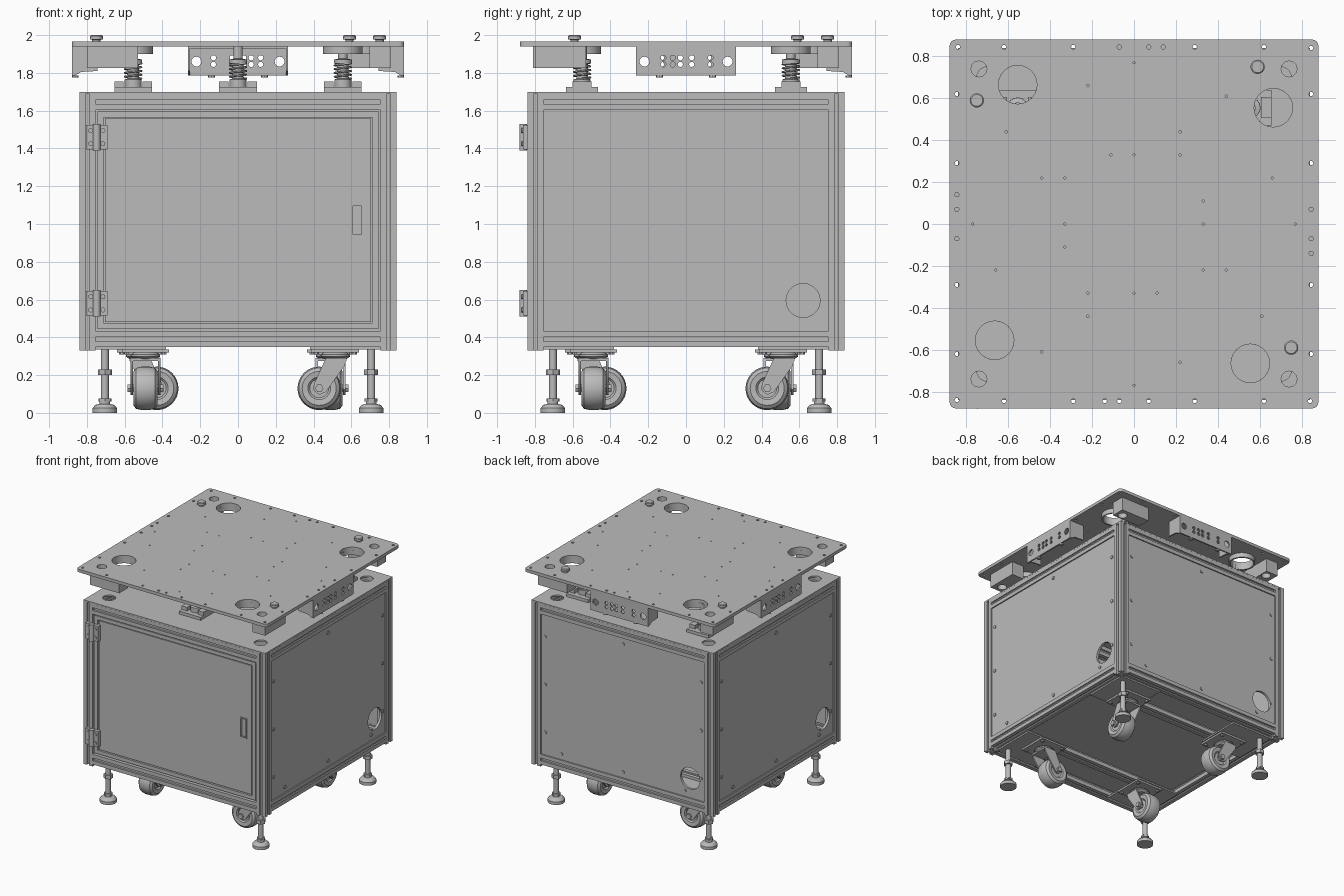
import bpy, bmesh
from math import pi, cos, sin, radians
from mathutils import Matrix, Vector

cube = bpy.data.objects.get("Cube")
if cube:
    bpy.data.objects.remove(cube)

grey = bpy.data.materials.new("neutral_grey")
grey.use_nodes = True
GREY = (0.5, 0.5, 0.5, 1)
grey.diffuse_color = GREY
grey.node_tree.nodes["Principled BSDF"].inputs["Base Color"].default_value = GREY

parts = []
T = lambda x, y, z: Matrix.Translation((x, y, z))
QUARTERS = [Matrix.Rotation(k * pi / 2, 4, 'Z') for k in range(4)]
UPRIGHT = Matrix.Rotation(pi / 2, 4, 'X')      # profile plane stands up, facing the front
ALONG_X = Matrix.Rotation(pi / 2, 4, 'Y')


def finish(name, bm, M):
    bmesh.ops.remove_doubles(bm, verts=bm.verts, dist=1e-5)
    bmesh.ops.recalc_face_normals(bm, faces=bm.faces)
    bm.transform(M)
    me = bpy.data.meshes.new(name)
    bm.to_mesh(me)
    bm.free()
    me.materials.append(grey)
    ob = bpy.data.objects.new(name, me)
    bpy.context.scene.collection.objects.link(ob)
    parts.append(ob)
    return ob


def box(name, lo, hi, M=Matrix()):
    lo, hi = Vector(lo), Vector(hi)
    bm = bmesh.new()
    bmesh.ops.create_cube(bm, size=1)
    return finish(name, bm, M @ Matrix.Translation((lo + hi) / 2) @ Matrix.Diagonal((*(hi - lo), 1)))


def lathe(name, profile, M=Matrix(), seg=24):
    """Revolve (radius, height) points about z."""
    bm = bmesh.new()
    vs = [bm.verts.new((r, 0, z)) for r, z in profile]
    es = [bm.edges.new(p) for p in zip(vs, vs[1:])]
    bmesh.ops.spin(bm, geom=vs + es, cent=(0, 0, 0), axis=(0, 0, 1), angle=2 * pi, steps=seg)
    return finish(name, bm, M)


def rod(name, r, z0, z1, M=Matrix(), seg=20):
    return lathe(name, [(0, z0), (r, z0), (r, z1), (0, z1)], M, seg)


def circle(x, y, r, n=20):
    return [(x + r * cos(2 * pi * i / n), y + r * sin(2 * pi * i / n)) for i in range(n)]


def rect(x0, y0, x1, y1):
    return [(x0, y0), (x1, y0), (x1, y1), (x0, y1)]


def sheet(name, loops, thick, M=Matrix()):
    """Flat outline with holes, extruded from 0 to thick."""
    cu = bpy.data.curves.new(name, 'CURVE')
    cu.dimensions = '2D'
    cu.fill_mode = 'BOTH'
    cu.extrude = thick / 2
    for pts in loops:
        sp = cu.splines.new('POLY')
        sp.points.add(len(pts) - 1)
        for p, (x, y) in zip(sp.points, pts):
            p.co = (x, y, 0, 1)
        sp.use_cyclic_u = True
    ob = bpy.data.objects.new(name, cu)
    bpy.context.scene.collection.objects.link(ob)
    me = bpy.data.meshes.new_from_object(ob.evaluated_get(bpy.context.evaluated_depsgraph_get()))
    bm = bmesh.new()
    bm.from_mesh(me)
    bpy.data.objects.remove(ob)
    bpy.data.meshes.remove(me)
    return finish(name, bm, M @ T(0, 0, thick / 2))


def turned(points):
    """The same points on all four quarters."""
    return [tuple((Q @ Vector((x, y, 0)))[:2]) for Q in QUARTERS for x, y in points]


# Slotted extrusion frame
W, S, D = 0.0425, 0.011, 0.018
SLOT = turned([(W, -W), (W, -S), (W - D / 3, -S), (W - D / 3, -2 * S), (W - D, -S),
               (W - D, S), (W - D / 3, 2 * S), (W - D / 3, S), (W, S)])
C = 0.7975
for Q in QUARTERS:
    sheet("corner_post", [SLOT], 1.36, Q @ T(C, -C, 0.33))
    for z in (0.39, 1.645):
        sheet("frame_rail", [SLOT], 1.51, Q @ T(-0.755, -C, z) @ ALONG_X)
for y in (-0.47, 0.47):
    sheet("bottom_cross_rail", [SLOT], 1.51, T(-0.755, y, 0.39) @ ALONG_X)
box("bottom_panel", (-0.76, -0.76, 0.4), (0.76, 0.76, 0.41))
sheet("cabinet_top", [rect(-0.84, -0.84, 0.84, 0.84)] + [circle(x, y, 0.05) for x, y in turned([(0.7, 0.7)])],
      0.012, T(0, 0, 1.688))

# Side and back panels with cable opening and screws
SCREWS = [(0.72, 1.42), (0.72, 1.02), (0.72, 0.62), (-0.72, 1.42), (-0.72, 1.02), (-0.72, 0.62),
          (-0.57, 0.48), (0, 0.48), (0.57, 0.48), (0, 1.55)]
for Q in QUARTERS[1:]:
    sheet("side_panel", [rect(-0.757, 0.43, 0.757, 1.605), circle(0.62, 0.595, 0.09)], 0.02,
          Q @ T(0, -0.81, 0) @ UPRIGHT)
    for u, v in SCREWS:
        rod("panel_screw", 0.014, 0, 0.007, Q @ T(u, -0.83, v) @ UPRIGHT, 10)

# Door with border, recessed grip and hinges
sheet("door_border", [rect(-0.745, 0.445, 0.745, 1.595), rect(-0.712, 0.475, 0.712, 1.565)], 0.03,
      T(0, -0.805, 0) @ UPRIGHT)
sheet("door_panel", [rect(-0.705, 0.482, 0.705, 1.558), rect(0.605, 0.94, 0.66, 1.1)], 0.02,
      T(0, -0.81, 0) @ UPRIGHT)
box("door_backing", (-0.74, -0.81, 0.45), (0.74, -0.795, 1.59))
sheet("grip_rim", [rect(0.6, 0.935, 0.665, 1.105), rect(0.61, 0.945, 0.655, 1.095)], 0.009,
      T(0, -0.828, 0) @ UPRIGHT)
for z in (0.58, 1.46):
    for x in (-0.78, -0.715):
        box("hinge_leaf", (x - 0.025, -0.862, z - 0.065), (x + 0.025, -0.825, z + 0.065))
        rod("hinge_screw", 0.013, 0, 0.008, T(x, -0.862, z + 0.035) @ UPRIGHT, 10)
        rod("hinge_screw", 0.013, 0, 0.008, T(x, -0.862, z - 0.035) @ UPRIGHT, 10)
    rod("hinge_barrel", 0.02, -0.07, 0.07, T(-0.748, -0.862, z), 16)

# Levelling feet and casters
TYRE = [(0, -0.05), (0.05, -0.05), (0.06, -0.06), (0.09, -0.064), (0.108, -0.05), (0.115, -0.02)]
TYRE += [(r, -z) for r, z in reversed(TYRE)]
FORK = [(-0.05, 0.29), (0.06, 0.29), (0.05, 0.25), (-0.05, 0.11), (-0.085, 0.095), (-0.12, 0.125), (-0.11, 0.16)]
for Q in QUARTERS:
    F = Q @ T(0.705, -0.705, 0)
    lathe("foot_pad", [(0, 0), (0.065, 0), (0.065, 0.025), (0.05, 0.042), (0.028, 0.048), (0.028, 0.068), (0, 0.068)], F)
    rod("foot_stem", 0.021, 0.06, 0.4, F)
    rod("foot_nut", 0.037, 0.2, 0.23, F, 6)
    rod("foot_lower_nut", 0.034, 0.06, 0.075, F, 6)
    box("corner_plate", (0.38, -0.77, 0.335), (0.77, -0.38, 0.348), Q)

    P = Q @ T(0.515, -0.49, 0)
    box("caster_plate", (-0.125, -0.125, 0.32), (0.125, 0.125, 0.335), P)
    for x, y in turned([(0.1, 0.1)]):
        rod("caster_bolt", 0.014, 0.308, 0.32, P @ T(x, y, 0), 6)
    lathe("caster_swivel", [(0, 0.285), (0.06, 0.285), (0.078, 0.298), (0.078, 0.308), (0.06, 0.32), (0, 0.32)], P)
    box("fork_bridge", (-0.05, -0.078, 0.276), (0.06, 0.078, 0.29), P)
    for y in (-0.067, 0.079):
        sheet("fork_arm", [FORK], 0.012, P @ T(0, y, 0) @ UPRIGHT)
    A = P @ T(-0.085, 0, 0.13) @ UPRIGHT
    lathe("caster_wheel", TYRE, A, 32)
    rod("caster_axle", 0.022, -0.095, 0.095, A, 6)

# Floating top plate with openings
ROUND = [(x + 0.03 * cos(a), y + 0.03 * sin(a))
         for k, (x, y) in enumerate(turned([(0.85, 0.85)]))
         for a in [(k + j / 4) * pi / 2 for j in range(5)]]
EDGE = [(u, 0.845) for u in (-0.84, -0.62, -0.29, -0.07, 0.07, 0.14, 0.29, 0.62)]
INNER = [(0.22, 0.33), (0.22, 0.44), (-0.11, 0.33), (0.44, 0.61), (0.66, 0.22), (0, 0.77), (0.33, 0)]
HOLES = [circle(x, y, 0.011, 6) for x, y in turned(EDGE)]
HOLES += [circle(x, y, 0.006, 6) for x, y in turned(INNER)]
HOLES += [circle(x, y, 0.092, 24) for x, y in turned([(0.665, 0.555)])]
HOLES += [circle(x, y, 0.038, 12) for x, y in turned([(0.74, 0.74)])]
sheet("top_plate", [ROUND] + HOLES, 0.026, T(0, 0, 1.94))

for Q in QUARTERS:
    lathe("opening_ring", [(0.092, 1.9), (0.105, 1.9), (0.105, 1.94), (0.092, 1.94), (0.092, 1.9)],
          Q @ T(0.665, 0.555, 0), 28)
    sheet("corner_box", [rect(0.53, 0.695, 0.8, 0.81), circle(0.74, 0.74, 0.038, 12)], 0.115, Q @ T(0, 0, 1.825))
for Q in QUARTERS[:2] + QUARTERS[3:]:
    pin = Q @ T(0.59, 0.75, 0)
    lathe("locating_pin", [(0, 1.96), (0.022, 1.96), (0.022, 1.975), (0.034, 1.978), (0.034, 1.995), (0.028, 2), (0, 2)], pin)

# Connector brackets hung under the sides and the back
END = [(0.745, 1.94), (0.745, 1.81), (0.83, 1.805), (0.865, 1.785), (0.88, 1.785), (0.88, 1.94)]
for Q in (QUARTERS[0], QUARTERS[1], QUARTERS[2]):
    sheet("bracket_face", [rect(-0.265, 1.785, 0.265, 1.94), circle(-0.22, 1.86, 0.026), circle(0.22, 1.86, 0.026)]
          + [circle(u, v, 0.014, 10) for u in (-0.12, -0.07, -0.03, 0.03, 0.13) for v in (1.845, 1.88)],
          0.012, Q @ T(0.868, 0, 0) @ QUARTERS[1] @ UPRIGHT)
    for y in (-0.253, 0.265):
        sheet("bracket_end", [END], 0.012, Q @ T(0, y, 0) @ UPRIGHT)
    box("bracket_flange", (0.745, -0.265, 1.928), (0.87, 0.265, 1.94), Q)
    for y in (-0.14, 0.14):
        rod("bracket_bolt", 0.018, 1.775, 1.787, Q @ T(0.862, y, 0), 8)

# Three sprung supports between cabinet and top plate
for x, y in ((0, -0.55), (-0.555, 0.555), (0.555, 0.555)):
    B = T(x, y, 0)
    box("support_base", (-0.1, -0.085, 1.7), (0.1, 0.085, 1.725), B)
    for s in (-1, 1):
        box("support_lug", (s * 0.075 - 0.025, -0.05, 1.725), (s * 0.075 + 0.025, 0.05, 1.755), B)
    lathe("support_column", [(0, 1.72), (0.045, 1.72), (0.045, 1.765), (0.03, 1.77), (0.03, 1.845), (0.048, 1.85),
                             (0.048, 1.87), (0.025, 1.875), (0.025, 1.94), (0, 1.94)], B)
    coil = bpy.data.curves.new("support_spring", 'CURVE')
    coil.dimensions = '3D'
    coil.bevel_depth = 0.005
    coil.bevel_resolution = 1
    line = coil.splines.new('POLY')
    line.points.add(64)
    for i, p in enumerate(line.points):
        a = i * pi / 8
        p.co = (x + 0.044 * cos(a), y + 0.044 * sin(a), 1.77 + 0.08 * i / 64, 1)
    coil.materials.append(grey)
    bpy.context.scene.collection.objects.link(bpy.data.objects.new("support_spring", coil))

# Smooth the round parts, keeping edges sharp
bpy.ops.object.select_all(action='DESELECT')
for ob in parts:
    ob.select_set(True)
bpy.context.view_layer.objects.active = parts[0]
bpy.ops.object.shade_smooth_by_angle(angle=radians(32))
